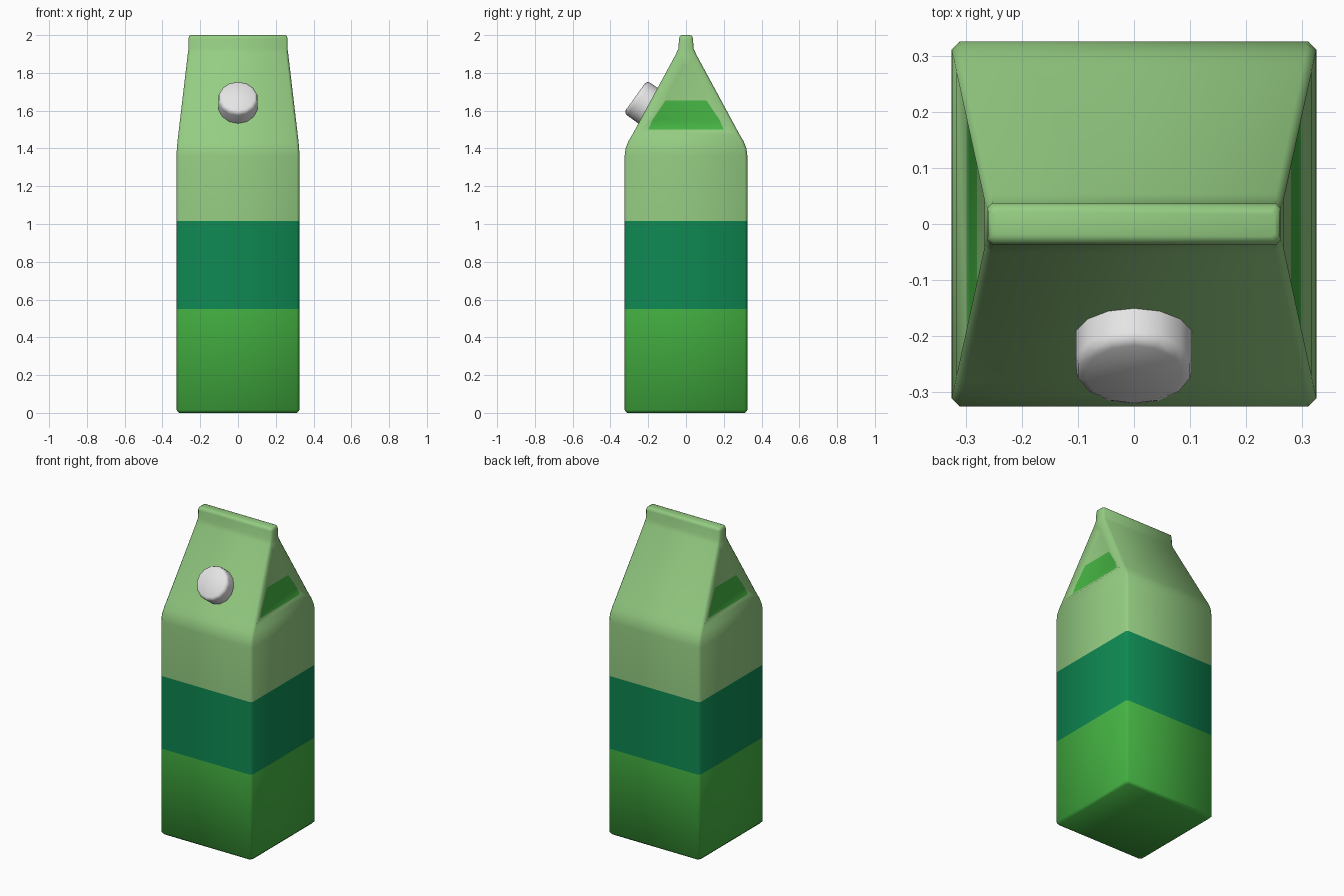
import bpy, bmesh, math
from mathutils import Vector, Matrix

if "Cube" in bpy.data.objects:
    bpy.data.objects.remove(bpy.data.objects["Cube"])


def material(name, rgb):
    m = bpy.data.materials.new(name)
    m.diffuse_color = (*rgb, 1)
    m.use_nodes = True
    m.node_tree.nodes["Principled BSDF"].inputs["Base Color"].default_value = m.diffuse_color
    return m


LIGHT = material("light green", (0.30, 0.61, 0.225))
DARK = material("dark green", (0.0045, 0.25, 0.085))
BRIGHT = material("bright green", (0.06, 0.46, 0.056))
GREY = material("cap grey", (0.78, 0.78, 0.78))


def finish(bm, name, mats, angle):
    bmesh.ops.recalc_face_normals(bm, faces=bm.faces)
    me = bpy.data.meshes.new(name)
    bm.to_mesh(me)
    bm.free()
    ob = bpy.data.objects.new(name, me)
    bpy.context.collection.objects.link(ob)
    for m in mats:
        me.materials.append(m)
    bpy.ops.object.select_all(action='DESELECT')
    ob.select_set(True)
    bpy.context.view_layer.objects.active = ob
    bpy.ops.object.shade_smooth_by_angle(angle=math.radians(angle))
    return ob


# Carton: stacked chamfered rectangles (z, half x, half y)
RINGS = [(0, .312, .312), (.015, .325, .325), (.55, .325, .325), (1.015, .325, .325),
         (1.36, .325, .325), (1.40, .324, .320), (1.44, .320, .304), (1.475, .316, .283),
         (1.90, .266, .053), (1.93, .262, .040), (1.98, .262, .037), (1.995, .259, .032),
         (2.0, .250, .022)]
GABLE = 7  # ring where the recessed gable panel starts

bm = bmesh.new()
loops = []
for z, hx, hy in RINGS:
    c = min(.014, hy * .25)
    pts = [(hx, -hy + c), (hx, hy - c), (hx - c, hy), (-hx + c, hy),
           (-hx, hy - c), (-hx, -hy + c), (-hx + c, -hy), (hx - c, -hy)]
    loops.append([bm.verts.new((x, y, z)) for x, y in pts])
bm.faces.new(loops[0][::-1])
bm.faces.new(loops[-1])
for r, (a, b) in enumerate(zip(loops, loops[1:])):
    for i in range(8):
        if r == GABLE and i in (0, 4):
            continue
        j = (i + 1) % 8
        bm.faces.new((a[i], a[j], b[j], b[i]))

# Colour bands by height
for f in bm.faces:
    z = f.calc_center_median().z
    f.material_index = 2 if z < .55 else 1 if z < 1.015 else 0

# Recessed gable panels with a bright patch at the foot
PANEL = [(1.5, .20), (1.55, .178), (1.655, .108), (1.84, .012)]
for i, s in ((0, 1), (4, -1)):
    lo, hi = loops[GABLE], loops[GABLE + 1]
    chains = []
    for side in (-s, s):
        chains.append([bm.verts.new((s * (.298 - (z - 1.5) * .116), side * y, z))
                       for z, y in PANEL])
    p, q = chains
    for k in range(3):
        f = bm.faces.new((p[k], q[k], q[k + 1], p[k + 1]))
        f.material_index = 2 if k < 2 else 0
    bm.faces.new((lo[i], lo[i + 1], q[0], p[0]))
    bm.faces.new((hi[i], hi[i + 1], q[3], p[3]))
    for ch, n in ((p, i), (q, i + 1)):
        bm.faces.new((lo[n], ch[0], ch[1]))
        bm.faces.new((lo[n], ch[1], ch[2]))
        bm.faces.new((lo[n], ch[2], ch[3], hi[n]))
finish(bm, "carton", [LIGHT, DARK, BRIGHT], 50)

# Screw cap on the front roof slope: lathe profile (radius, depth)
bm = bmesh.new()
N = 14
rings = []
for r, d in [(.106, -.11), (.106, -.022), (.102, -.008), (.088, 0)]:
    rings.append([bm.verts.new((r * math.sin(2 * math.pi * k / N),
                                r * math.cos(2 * math.pi * k / N), d)) for k in range(N)])
bm.faces.new(rings[0])
bm.faces.new(rings[-1])
for a, b in zip(rings, rings[1:]):
    for k in range(N):
        j = (k + 1) % N
        bm.faces.new((a[k], a[j], b[j], b[k]))
axis = Vector((0, -.81, .58)).normalized()
up = Vector((0, .58, .81)).normalized()
rot = Matrix((Vector((1, 0, 0)), up, axis)).transposed().to_4x4()
bm.transform(Matrix.Translation((0, -.268, 1.674)) @ rot)
finish(bm, "screw_cap", [GREY], 50)
